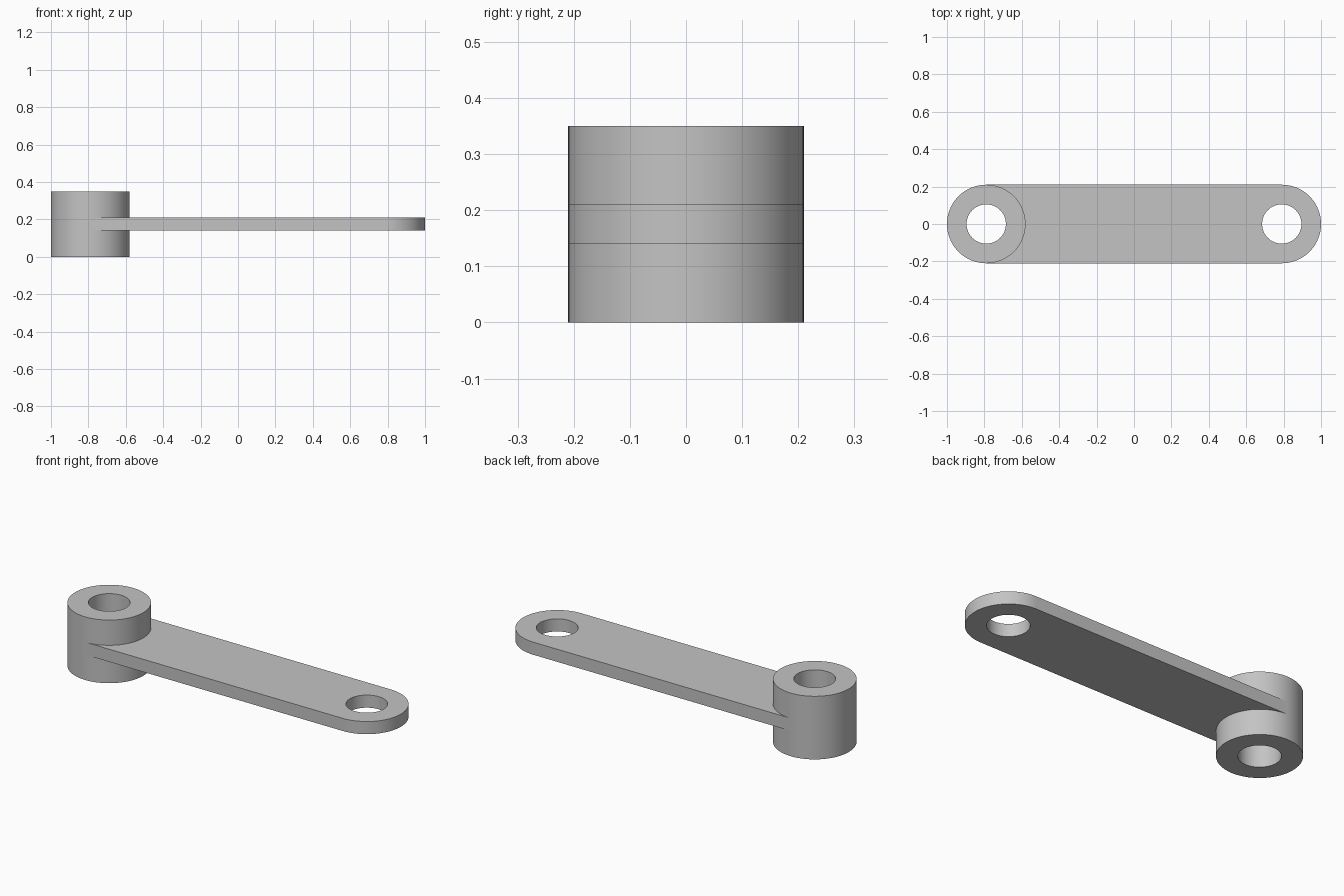
import bpy
import bmesh
from math import cos, sin, pi, radians

cube = bpy.data.objects.get("Cube")
if cube:
    bpy.data.objects.remove(cube, do_unlink=True)

PIVOT_X = 0.79      # distance of each pivot from the middle
OUTER_R = 0.21
HOLE_R = 0.105
SEGMENTS = 96

steel = bpy.data.materials.new("grey_metal")
steel.use_nodes = True
GREY = (0.55, 0.55, 0.55, 1)
steel.diffuse_color = GREY
steel.node_tree.nodes["Principled BSDF"].inputs["Base Color"].default_value = GREY


def arc(cx, radius, start, end, count):
    """Points along an arc centred on the x axis, both ends included."""
    angles = [start + (end - start) * i / count for i in range(count + 1)]
    return [(cx + radius * cos(a), radius * sin(a)) for a in angles]


def circle(cx, radius):
    return arc(cx, radius, 0, 2 * pi, SEGMENTS)[:-1]


def extruded_part(name, loops, bottom, top):
    """Solid between two heights from an outline and its holes."""
    bm = bmesh.new()
    edges = []
    for loop in loops:
        verts = [bm.verts.new((x, y, bottom)) for x, y in loop]
        edges += [bm.edges.new((v, verts[i - 1])) for i, v in enumerate(verts)]
    bmesh.ops.triangle_fill(bm, edges=edges, use_beauty=True, normal=(0, 0, 1))
    result = bmesh.ops.extrude_face_region(bm, geom=bm.faces[:], use_keep_orig=True)
    raised = [g for g in result["geom"] if isinstance(g, bmesh.types.BMVert)]
    bmesh.ops.translate(bm, verts=raised, vec=(0, 0, top - bottom))
    bmesh.ops.recalc_face_normals(bm, faces=bm.faces[:])
    mesh = bpy.data.meshes.new(name)
    bm.to_mesh(mesh)
    bm.free()
    mesh.materials.append(steel)
    obj = bpy.data.objects.new(name, mesh)
    bpy.context.collection.objects.link(obj)
    bpy.ops.object.select_all(action="DESELECT")
    obj.select_set(True)
    bpy.context.view_layer.objects.active = obj
    bpy.ops.object.shade_smooth_by_angle(angle=radians(30))
    return obj


# Tall hub with a through bore
extruded_part("hub", [circle(-PIVOT_X, OUTER_R), circle(-PIVOT_X, HOLE_R)], 0, 0.35)

# Flat arm: rounded free end, other end seated just inside the hub wall
half = SEGMENTS // 2
arm_outline = (arc(PIVOT_X, OUTER_R, -pi / 2, pi / 2, half)
               + [(-PIVOT_X, OUTER_R)]
               + arc(-PIVOT_X, OUTER_R - 0.01, pi / 2, -pi / 2, half)
               + [(-PIVOT_X, -OUTER_R)])
extruded_part("arm", [arm_outline, circle(PIVOT_X, HOLE_R)], 0.14, 0.21)
